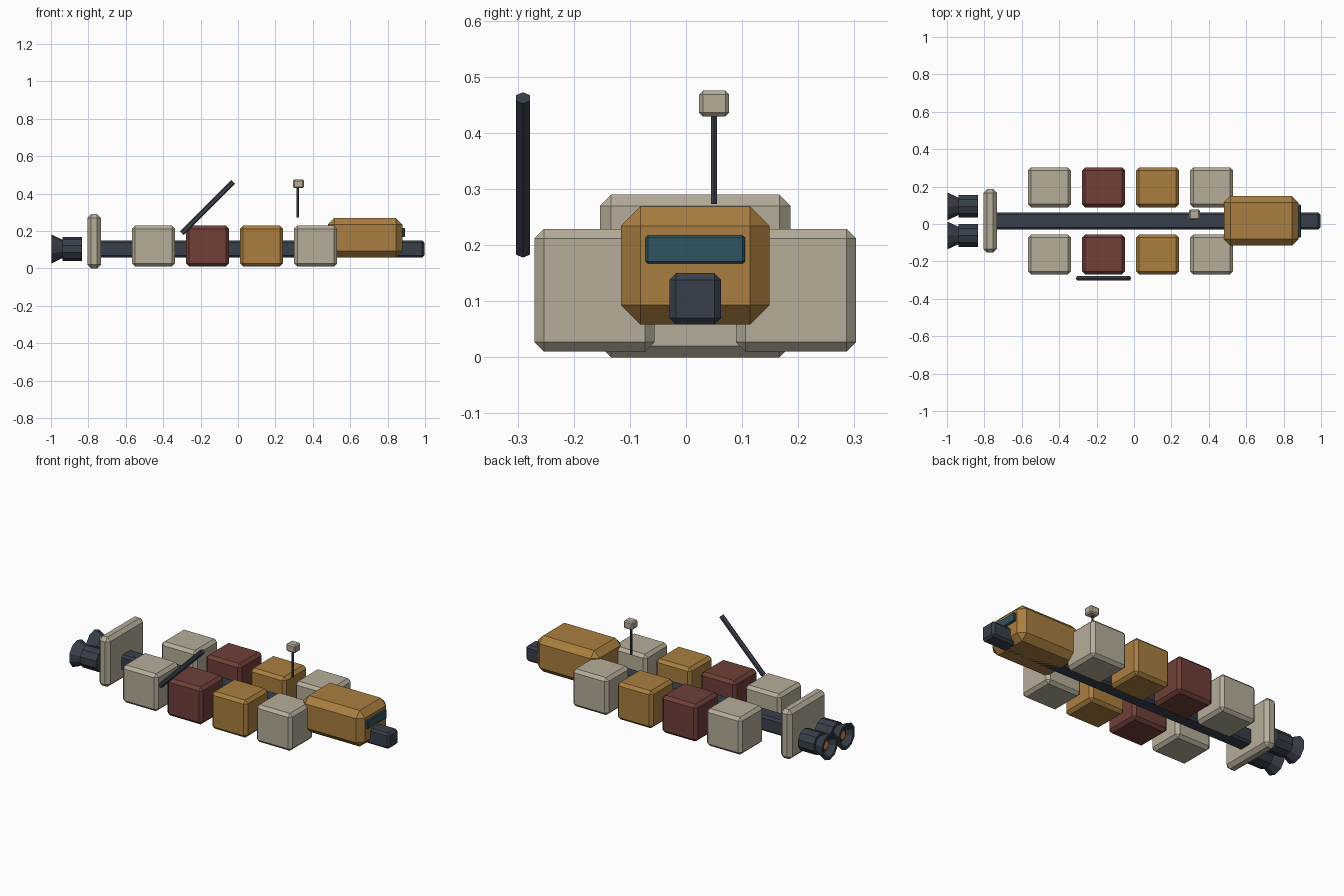
import bpy, bmesh, math
from mathutils import Vector

if "Cube" in bpy.data.objects:
    bpy.data.objects.remove(bpy.data.objects["Cube"])

MID = 0.0165  # y of the hull centre line


def material(name, rgb):
    m = bpy.data.materials.new(name)
    m.diffuse_color = (*rgb, 1)
    m.use_nodes = True
    m.node_tree.nodes["Principled BSDF"].inputs["Base Color"].default_value = m.diffuse_color
    return m


TAN = material("tan", (0.47, 0.42, 0.32))
ORANGE = material("ochre", (0.40, 0.21, 0.05))
RED = material("rust_red", (0.16, 0.05, 0.04))
DARK = material("dark_metal", (0.04, 0.05, 0.07))
GLASS = material("glass", (0.03, 0.09, 0.12))
GLOW = material("glow", (0.7, 0.25, 0.05))


def finish(name, bm, mat):
    bmesh.ops.recalc_face_normals(bm, faces=bm.faces)
    mesh = bpy.data.meshes.new(name)
    bm.to_mesh(mesh)
    bm.free()
    mesh.materials.append(mat)
    ob = bpy.data.objects.new(name, mesh)
    bpy.context.collection.objects.link(ob)
    return ob


def box(name, xs, ys, zs, bevel, mat):
    """Chamfered box from its min/max on each axis."""
    bm = bmesh.new()
    bmesh.ops.create_cube(bm, size=1)
    for v in bm.verts:
        v.co = [(a + b) / 2 + c * (b - a) for c, (a, b) in zip(v.co, (xs, ys, zs))]
    bmesh.ops.bevel(bm, geom=list(bm.edges), offset=bevel, segments=1,
                    profile=0.5, affect='EDGES')
    return finish(name, bm, mat)


def lathe(name, origin, axis, up, profile, sides, mat):
    """Faceted turned part; profile is (distance along axis, radius)."""
    origin, axis, up = Vector(origin), Vector(axis).normalized(), Vector(up).normalized()
    side = axis.cross(up)
    bm = bmesh.new()
    rings = []
    for t, r in profile:
        rings.append([bm.verts.new(origin + axis * t
                                   + up * (r * math.cos(a)) + side * (r * math.sin(a)))
                      for a in (2 * math.pi * i / sides for i in range(sides))])
    for a, b in zip(rings, rings[1:]):
        for i in range(sides):
            j = (i + 1) % sides
            bm.faces.new((a[i], a[j], b[j], b[i]))
    bm.faces.new(rings[0])
    bm.faces.new(rings[-1])
    return finish(name, bm, mat)


# Spine and rear shield plate
box("spine", (-0.77, 0.997), (MID - 0.046, MID + 0.046), (0.058, 0.15), 0.012, DARK)
box("shield_plate", (-0.805, -0.733), (MID - 0.17, MID + 0.17), (0, 0.29), 0.02, TAN)

# Cargo containers in two rows
for i, mat in enumerate((TAN, RED, ORANGE, TAN)):
    x = -0.452 + i * 0.289
    for label, s in (("right", -1), ("left", 1)):
        y = MID + s * 0.1795
        box(f"container_{label}_{i + 1}", (x - 0.115, x + 0.115),
            (y - 0.107, y + 0.107), (0.01, 0.229), 0.017, mat)

# Cabin and its window
box("cabin", (0.48, 0.88), (MID - 0.1325, MID + 0.1325), (0.058, 0.269), 0.035, ORANGE)
box("window", (0.865, 0.892), (MID - 0.0885, MID + 0.0885), (0.167, 0.217), 0.004, GLASS)

# Twin engines with hollow nozzles
for label, s in (("right", -1), ("left", 1)):
    y = MID + s * 0.078
    lathe(f"engine_{label}", (-0.937, y, 0.104), (1, 0, 0), (0, 0, 1),
          [(0, 0.064), (0.103, 0.064)], 10, DARK)
    lathe(f"nozzle_{label}", (-0.93, y, 0.104), (-1, 0, 0), (0, 0, 1),
          [(0, 0.045), (0.068, 0.078), (0.068, 0.062), (0.035, 0.04)], 10, DARK)
    lathe(f"exhaust_glow_{label}", (-0.96, y, 0.104), (-1, 0, 0), (0, 0, 1),
          [(0, 0.025), (0.015, 0.025)], 10, GLOW)

# Sensor mast with its head
lathe("sensor_mast", (0.32, 0.05, 0.273), (0, 0, 1), (1, 0, 0),
      [(0, 0.0065), (0.165, 0.0065)], 6, DARK)
box("sensor_head", (0.294, 0.353), (0.023, 0.077), (0.429, 0.475), 0.007, TAN)

# Slanted boom beside the containers
lathe("boom", (-0.3, -0.2905, 0.188), (1, 0, 1), (-1, 0, 1),
      [(0, 0.0144), (0.274 * math.sqrt(2), 0.0144)], 6, DARK)
